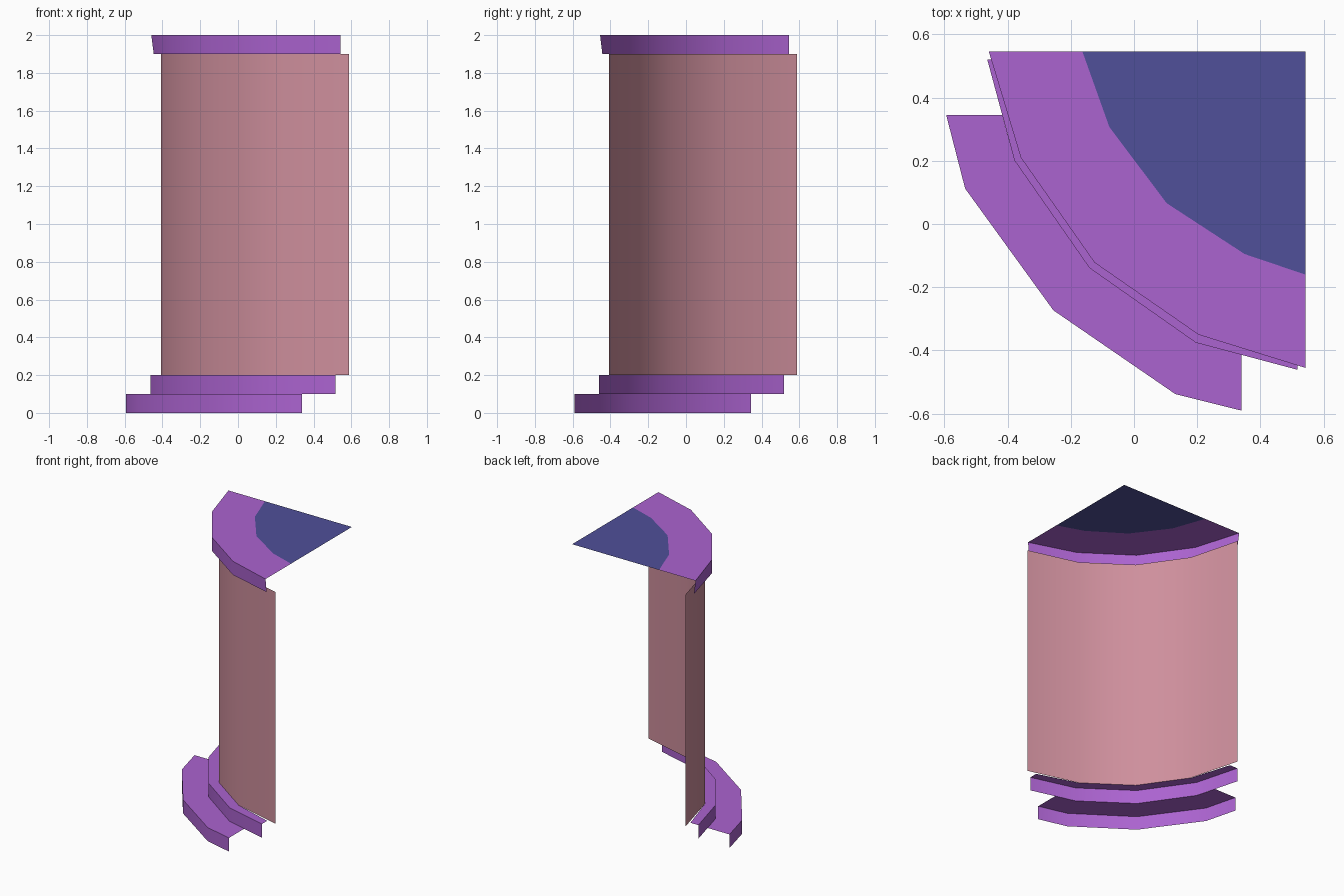
import bpy, bmesh, math

cube = bpy.data.objects.get("Cube")
if cube:
    bpy.data.objects.remove(cube, do_unlink=True)


def material(name, colour):
    mat = bpy.data.materials.new(name)
    mat.use_nodes = True
    rgba = (*colour, 1.0)
    mat.diffuse_color = rgba
    for node in mat.node_tree.nodes:
        if node.type == 'BSDF_PRINCIPLED':
            node.inputs["Base Color"].default_value = rgba
    return mat


purple = material("purple_trim", (0.41, 0.125, 0.63))
pink = material("pink_shaft", (0.62, 0.275, 0.335))
navy = material("navy_cap_centre", (0.08, 0.08, 0.32))


def at(outline, z):
    """Lift a plan outline to height z."""
    return [(x, y, z) for x, y in outline]


def build(name, rows, mats, fills=(), tip=None):
    """Open shell skinned between successive rows; one material index per strip."""
    bm = bmesh.new()
    rings = [[bm.verts.new(p) for p in row] for row in rows]
    for (a, b), slot in zip(zip(rings, rings[1:]), fills):
        for i in range(len(a) - 1):
            face = bm.faces.new((a[i], a[i + 1], b[i + 1], b[i]))
            face.material_index = slot
    if tip:
        face = bm.faces.new(rings[-1] + [bm.verts.new(tip)])
        face.material_index = len(mats) - 1
    mesh = bpy.data.meshes.new(name)
    bm.to_mesh(mesh)
    bm.free()
    for mat in mats:
        mesh.materials.append(mat)
    obj = bpy.data.objects.new(name, mesh)
    bpy.context.collection.objects.link(obj)
    bpy.ops.object.select_all(action='DESELECT')
    obj.select_set(True)
    bpy.context.view_layer.objects.active = obj
    bpy.ops.object.shade_smooth_by_angle(angle=math.radians(35))
    return obj


# Plan outlines, each an arc of four facets turning 20 degrees apiece
shaft_arc = [(0.684 - 1.095 * math.cos(a), 0.684 - 1.095 * math.sin(a))
             for a in (math.radians(5 + 20 * i) for i in range(5))]
lower_arc = [(-0.594, 0.345), (-0.534, 0.112), (-0.255, -0.273), (0.131, -0.538), (0.34, -0.59)]
upper_arc = [(-0.464, 0.52), (-0.378, 0.201), (-0.141, -0.139), (0.195, -0.375), (0.517, -0.461)]
cap_arc = [(-0.459, 0.545), (-0.358, 0.21), (-0.125, -0.122), (0.204, -0.35), (0.542, -0.455)]
centre_arc = [(-0.163, 0.545), (-0.078, 0.307), (0.103, 0.066), (0.35, -0.095), (0.542, -0.16)]

# Inner edges of the treads, meeting the part above
lower_inner = [(-0.417, 0.345)] + upper_arc[1:4] + [(0.34, -0.413)]
upper_inner = [(-0.4, 0.52)] + shaft_arc[1:4] + [(0.517, -0.4)]

# Base steps: riser then tread
build("lower_step", [at(lower_arc, 0), at(lower_arc, 0.1), at(lower_inner, 0.1)], [purple], (0, 0))
build("upper_step", [at(upper_arc, 0.1), at(upper_arc, 0.2), at(upper_inner, 0.2)], [purple], (0, 0))

# Curved shaft
build("shaft", [at(shaft_arc, 0.2), at(shaft_arc, 1.9)], [pink], (0,))

# Cap: rim with flared ends, flat border and dark centre
rim = [(-0.446, 0.545)] + cap_arc[1:4] + [(0.542, -0.443)]
build("cap", [at(rim, 1.9), at(cap_arc, 2), at(centre_arc, 2)], [purple, navy], (0, 0),
      (0.542, 0.545, 2))
